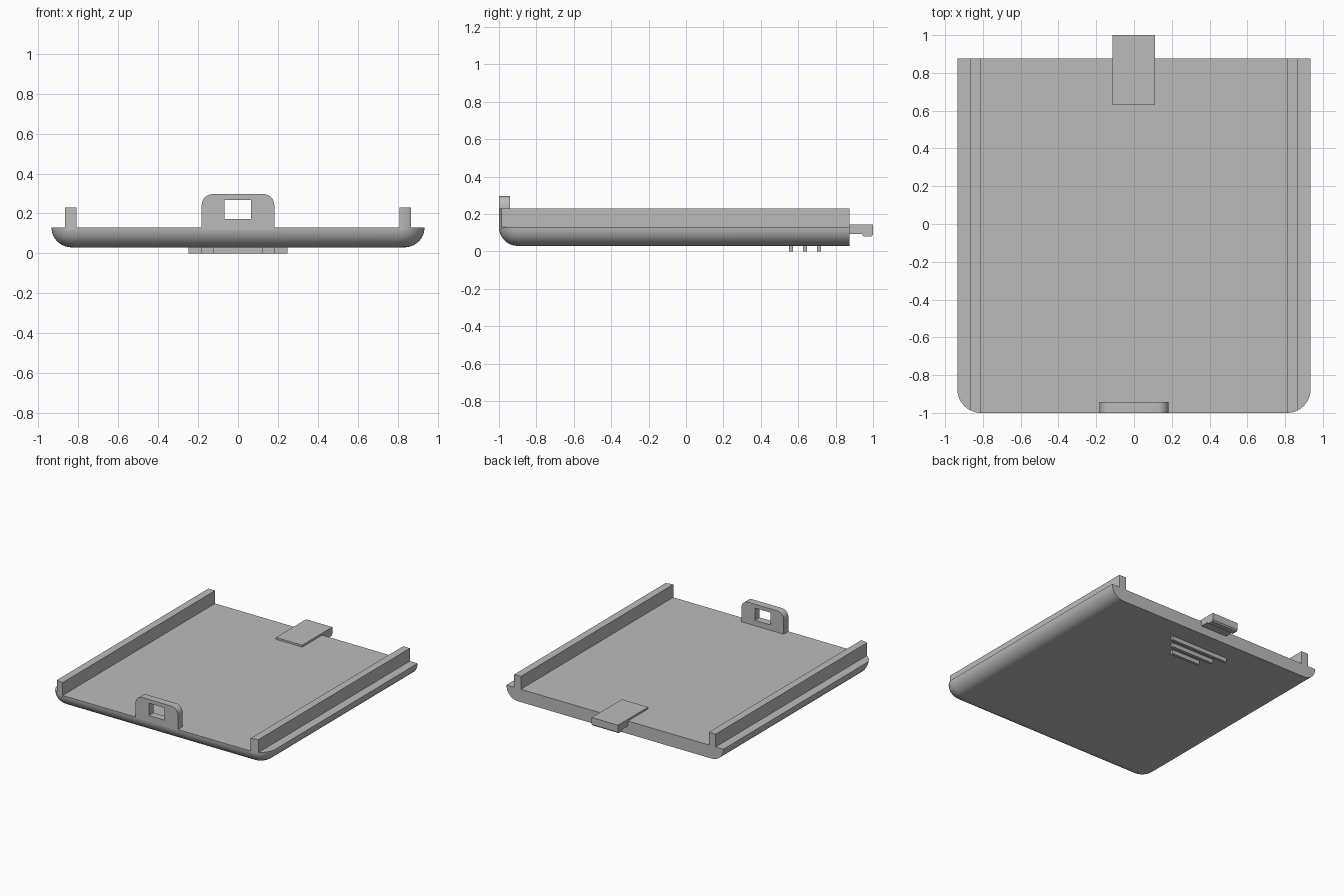
import bpy, bmesh, math
from mathutils import Vector

cube = bpy.data.objects.get("Cube")
if cube:
    bpy.data.objects.remove(cube)

grey = bpy.data.materials.new("plain grey")
grey.use_nodes = True
grey.diffuse_color = (0.5, 0.5, 0.5, 1)
grey.node_tree.nodes["Principled BSDF"].inputs["Base Color"].default_value = (0.5, 0.5, 0.5, 1)

HALF, FRONT, BACK = 0.935, -1.0, 0.875
BOTTOM, TOP = 0.03, 0.13
CORNER, FILLET = 0.125, 0.1


def finish(name, bm, smooth=False):
    bmesh.ops.recalc_face_normals(bm, faces=bm.faces)
    mesh = bpy.data.meshes.new(name)
    bm.to_mesh(mesh)
    bm.free()
    mesh.materials.append(grey)
    obj = bpy.data.objects.new(name, mesh)
    bpy.context.collection.objects.link(obj)
    if smooth:
        bpy.ops.object.select_all(action='DESELECT')
        obj.select_set(True)
        bpy.context.view_layer.objects.active = obj
        bpy.ops.object.shade_smooth_by_angle(angle=math.radians(30))
    return obj


def prism(name, points, direction, smooth=False):
    """Extrude a closed outline along a direction."""
    bm = bmesh.new()
    face = bm.faces.new([bm.verts.new(p) for p in points])
    grown = bmesh.ops.extrude_face_region(bm, geom=[face])["geom"]
    verts = [g for g in grown if isinstance(g, bmesh.types.BMVert)]
    bmesh.ops.translate(bm, vec=Vector(direction), verts=verts)
    return finish(name, bm, smooth)


def box(name, x0, x1, y0, y1, z0, z1):
    corners = [(x0, y0, z0), (x1, y0, z0), (x1, y1, z0), (x0, y1, z0)]
    return prism(name, corners, (0, 0, z1 - z0))


def arc(cx, cy, r, start, end, steps=10):
    angles = [math.radians(start + (end - start) * i / steps) for i in range(steps + 1)]
    return [(cx + r * math.cos(a), cy + r * math.sin(a)) for a in angles]


# Cover plate: rounded front corners, filleted underside, square back edge
def plate_outline(inset):
    cx, cy, r = HALF - CORNER, FRONT + CORNER, CORNER - inset
    return ([(-HALF + inset, BACK)] + arc(-cx, cy, r, 180, 270)
            + arc(cx, cy, r, 270, 360) + [(HALF - inset, BACK)])


bm = bmesh.new()
rings = []
for inset, dz in arc(FILLET, FILLET, FILLET, 180, 270):
    rings.append([bm.verts.new((x, y, BOTTOM + dz)) for x, y in plate_outline(inset and max(inset, 0))])
for a, b in zip(rings, rings[1:]):
    for i in range(len(a)):
        j = (i + 1) % len(a)
        bm.faces.new((a[i], a[j], b[j], b[i]))
bm.faces.new(rings[0])
bm.faces.new(rings[-1])
finish("cover_plate", bm, True)

# Side rails, their front ends following the plate's corner
INNER, OUTER = 0.81, 0.868
for side, name in ((1, "left_rail"), (-1, "right_rail")):
    plan = [(INNER, BACK), (OUTER, BACK)]
    for i in range(5):
        x = OUTER + (INNER - OUTER) * i / 4
        dx = x - (HALF - CORNER)
        plan.append((x, FRONT + CORNER - math.sqrt(CORNER ** 2 - dx ** 2)))
    prism(name, [(side * x, y, TOP - 0.01) for x, y in plan], (0, 0, 0.11))

# Front latch loop: rounded top corners and a rectangular window
W, H, R = 0.182, 0.297, 0.055
shape = ([(-W, TOP - 0.01), (W, TOP - 0.01)] + arc(W - R, H - R, R, 0, 90, 8)
         + arc(-W + R, H - R, R, 90, 180, 8))
latch = prism("front_latch", [(x, FRONT, z) for x, z in shape], (0, 0.058, 0))
cutter = box("latch_window_cutter", -0.068, 0.066, -1.1, -0.8, 0.172, 0.268)
cut = latch.modifiers.new("window", 'BOOLEAN')
cut.object = cutter
cut.solver = 'EXACT'
cutter.hide_render = True
bpy.context.view_layer.objects.active = latch
bpy.ops.object.modifier_apply(modifier="window")
bpy.data.objects.remove(cutter)
bpy.ops.object.select_all(action='DESELECT')
latch.select_set(True)
bpy.ops.object.shade_smooth_by_angle(angle=math.radians(30))

# Back tab: thin plate on the floor, reaching out to a small hooked lip
tab = [(0.63, 0.125), (0.63, 0.145), (1.0, 0.145), (1.0, 0.09), (0.99, 0.08),
       (0.95, 0.08), (0.94, 0.093), (0.86, 0.093), (0.86, 0.125)]
prism("back_tab", [(-0.114, y, z) for y, z in tab], (0.226, 0, 0))

# Grip ribs underneath, longest nearest the back
for i in range(3):
    y, half = 0.561 + 0.075 * i, 0.123 + 0.0625 * i
    box(f"grip_rib_{i + 1}", -half, half, y - 0.011, y + 0.011, 0, BOTTOM + 0.005)
